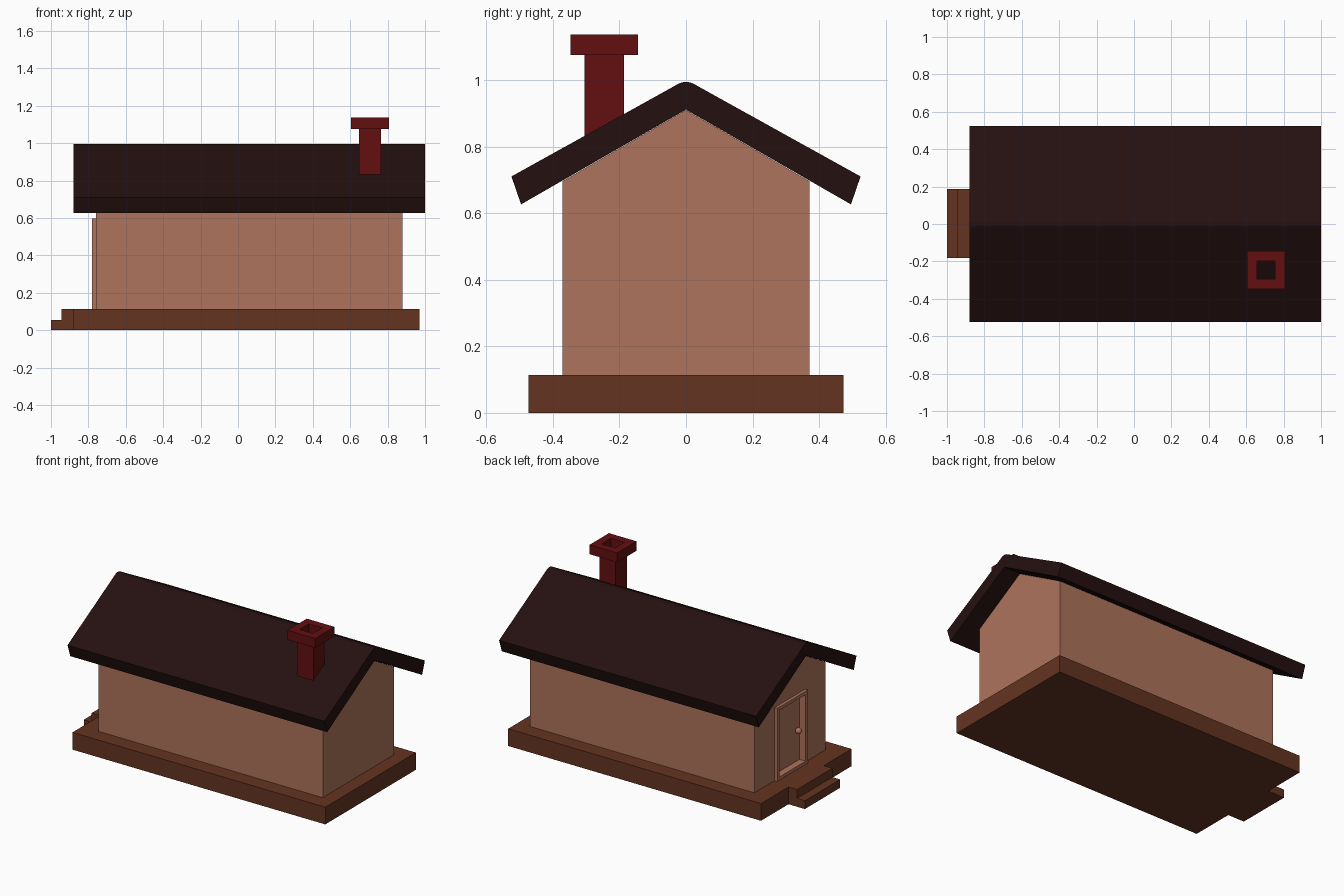
import bpy, bmesh

if "Cube" in bpy.data.objects:
    bpy.data.objects.remove(bpy.data.objects["Cube"])

def material(name, rgb):
    m = bpy.data.materials.new(name)
    m.diffuse_color = (*rgb, 1)
    m.use_nodes = True
    m.node_tree.nodes["Principled BSDF"].inputs["Base Color"].default_value = m.diffuse_color
    return m

CLAY = material("clay wall", (0.42, 0.172, 0.106))
BROWN = material("brown base", (0.127, 0.034, 0.0155))
DARK = material("dark roof", (0.0185, 0.0052, 0.0052))
RED = material("red brick", (0.127, 0.0048, 0.0055))

def finish(name, bm, mat):
    bmesh.ops.recalc_face_normals(bm, faces=bm.faces)
    mesh = bpy.data.meshes.new(name)
    bm.to_mesh(mesh)
    bm.free()
    mesh.materials.append(mat)
    ob = bpy.data.objects.new(name, mesh)
    bpy.context.collection.objects.link(ob)
    return ob

def box(name, x, y, z, mat):
    bm = bmesh.new()
    bmesh.ops.create_cube(bm, size=1)
    for v in bm.verts:
        v.co = [r[0] if c < 0 else r[1] for c, r in zip(v.co, (x, y, z))]
    return finish(name, bm, mat)

def extrude_x(name, profile, x0, x1, mat):
    """Closed (y, z) profile swept along x."""
    bm = bmesh.new()
    face = bm.faces.new([bm.verts.new((x0, y, z)) for y, z in profile])
    out = bmesh.ops.extrude_face_region(bm, geom=[face])["geom"]
    bmesh.ops.translate(bm, vec=(x1 - x0, 0, 0),
                        verts=[g for g in out if isinstance(g, bmesh.types.BMVert)])
    return finish(name, bm, mat)

def square_tube(name, cx, cy, outer, inner, z0, z1, mat):
    """Square ring with a through hole."""
    bm = bmesh.new()
    corners = ((-1, -1), (1, -1), (1, 1), (-1, 1))
    loops = [[bm.verts.new((cx + a * r, cy + b * r, z)) for a, b in corners]
             for r, z in ((outer, z0), (outer, z1), (inner, z1), (inner, z0))]
    for k in range(4):
        p, q = loops[k], loops[(k + 1) % 4]
        for i in range(4):
            j = (i + 1) % 4
            bm.faces.new((p[i], p[j], q[j], q[i]))
    return finish(name, bm, mat)

# Base slab, landing and lower step
box("foundation", (-0.88, 0.97), (-0.473, 0.473), (0, 0.114), BROWN)
box("landing", (-0.943, -0.88), (-0.183, 0.186), (0, 0.114), BROWN)
box("lower_step", (-1.0, -0.943), (-0.183, 0.186), (0, 0.055), BROWN)

# Gabled house body with a shallow door recess
walls = extrude_x("walls", [(-0.371, 0.114), (0.371, 0.114), (0.371, 0.697),
                            (0, 0.911), (-0.371, 0.697)], -0.76, 0.88, CLAY)
cutter = box("door_cutter", (-0.9, -0.735), (-0.135, 0.135), (0.135, 0.575), CLAY)
cutter.hide_render = True
cutter.hide_viewport = True
cut = walls.modifiers.new("door recess", "BOOLEAN")
cut.object = cutter
cut.solver = "EXACT"

# Door frame: two jambs, lintel and sill
for side, y in (("left", 0.135), ("right", -0.16)):
    box(side + "_jamb", (-0.78, -0.76), (y, y + 0.025), (0.114, 0.597), CLAY)
box("lintel", (-0.78, -0.76), (-0.135, 0.135), (0.575, 0.597), CLAY)
box("sill", (-0.78, -0.76), (-0.135, 0.135), (0.114, 0.135), CLAY)

# Door knob
bm = bmesh.new()
bmesh.ops.create_uvsphere(bm, u_segments=16, v_segments=10, radius=0.02)
bmesh.ops.translate(bm, verts=bm.verts, vec=(-0.757, -0.095, 0.345))
knob = finish("door_knob", bm, CLAY)
for p in knob.data.polygons:
    p.use_smooth = True

# Roof: mirrored half profile with a rounded ridge
half_top = [(0.525, 0.711), (0.04, 0.98), (0.025, 0.989), (0.012, 0.994)]
profile = ([(0.496, 0.627)] + half_top + [(0, 0.995)]
           + [(-y, z) for y, z in reversed(half_top)] + [(-0.496, 0.627), (0, 0.912)])
extrude_x("roof", profile, -0.88, 1.0, DARK)

# Hollow chimney and its wider cap
square_tube("chimney_shaft", 0.706, -0.246, 0.059, 0.049, 0.81, 1.076, RED)
square_tube("chimney_cap", 0.706, -0.246, 0.101, 0.049, 1.076, 1.138, RED)
